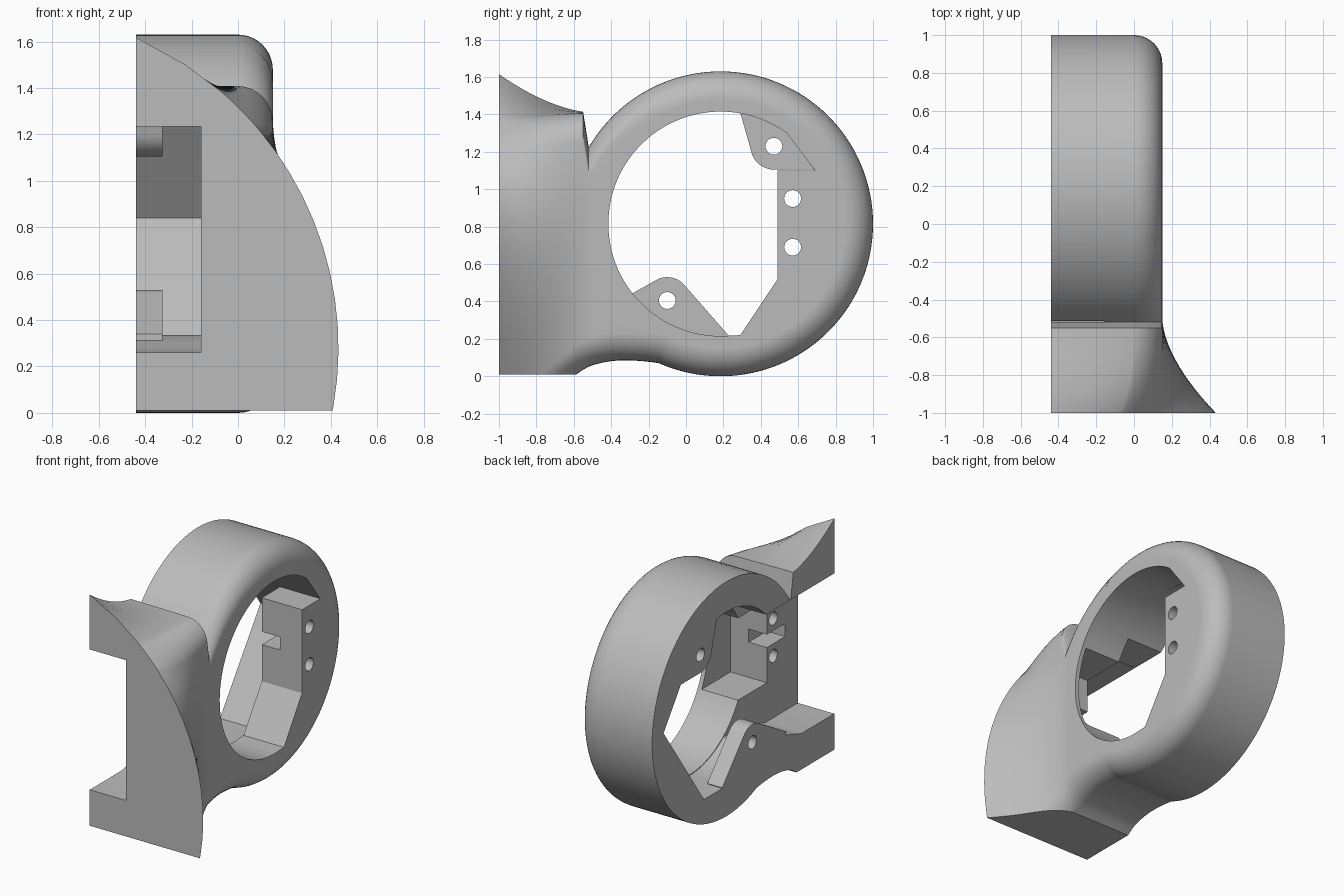
import bpy, bmesh, math
from mathutils import Vector

old = bpy.data.objects.get("Cube")
if old:
    bpy.data.objects.remove(old, do_unlink=True)

CY, CZ, R = 0.185, 0.815, 0.815      # ring axis and outer radius
BACK, WEB, FACE = -0.44, -0.16, 0.15  # main x planes
FIL = 0.15                            # outer fillet
FAR = -0.6                            # rough stock behind the flat side


def make(name, bm):
    bmesh.ops.recalc_face_normals(bm, faces=bm.faces)
    mesh = bpy.data.meshes.new(name)
    bm.to_mesh(mesh)
    bm.free()
    ob = bpy.data.objects.new(name, mesh)
    bpy.context.collection.objects.link(ob)
    return ob


def loft(loops):
    bm = bmesh.new()
    rows = [[bm.verts.new(p) for p in loop] for loop in loops]
    n = len(rows[0])
    for a, b in zip(rows, rows[1:]):
        for i in range(n):
            j = (i + 1) % n
            bm.faces.new((a[i], a[j], b[j], b[i]))
    bm.faces.new(rows[0])
    bm.faces.new(rows[-1])
    return bm


def prism(name, pts, x0, x1):
    return make(name, loft([[(x, y, z) for y, z in pts] for x in (x0, x1)]))


def arc(cy, cz, r, a0, a1, n):
    return [(cy + r * math.cos(math.radians(a0 + (a1 - a0) * i / n)),
             cz + r * math.sin(math.radians(a0 + (a1 - a0) * i / n))) for i in range(n + 1)]


def box(name, x, y, z):
    return prism(name, [(y[0], z[0]), (y[1], z[0]), (y[1], z[1]), (y[0], z[1])], *x)


def drill(name, y, z, x0, x1):
    return prism(name, arc(y, z, 0.045, 0, 345, 23), x0, x1)


def boolean(target, tool, op):
    bpy.context.view_layer.objects.active = target
    mod = target.modifiers.new("join", "BOOLEAN")
    mod.operation, mod.solver, mod.object = op, "EXACT", tool
    bpy.ops.object.modifier_apply(modifier=mod.name)
    bpy.data.objects.remove(tool, do_unlink=True)


# Round housing: disc with a filleted outer edge
SEG = 128
rim = [(FAR, R)] + [(FACE - FIL + FIL * math.sin(t), R - FIL + FIL * math.cos(t))
                    for t in [math.pi / 2 * k / 10 for k in range(11)]]
bracket = make("ring_bracket", loft([
    [(x, CY + r * math.cos(2 * math.pi * i / SEG), CZ + r * math.sin(2 * math.pi * i / SEG))
     for i in range(SEG)] for x, r in rim]))


# Neck: rounded box section that flares into a curved front flange
def neck_section(y):
    half = math.sqrt(R * R - (y - CY) ** 2) if abs(y - CY) < R else 0
    top = 1.41
    if y > -0.55:
        top = min(1.41 + 1.05 * (y + 0.55) ** 2, CZ + half)
    bottom = 0.085 - (0.9 if y < -0.33 else 0.45) * (y + 0.33) ** 2
    low = arc(FACE - FIL, bottom + FIL, FIL, -90, 0, 8)
    high = arc(FACE - FIL, top - FIL, FIL, 0, 90, 8)
    z0, z1 = low[-1][1], high[0][1]
    side = [(FACE, z0 + (z1 - z0) * k / 12) for k in range(1, 12)]
    curve = low + side + high + [(-0.2, top), (BACK, top)]
    neck = [(FAR, bottom), (BACK, bottom), (-0.2, bottom)] + curve + [(FAR, top)]

    # matching points on the flange arc, spaced by length
    dist = [0]
    for p, q in zip(curve, curve[1:]):
        dist.append(dist[-1] + math.dist(p, q))
    a0, a1, rad = -0.408, 1.154, 1.46
    front = [(FAR, -0.3), (BACK, -0.3), (-0.2, -0.3)]
    for d in dist:
        a = a0 + (a1 - a0) * d / dist[-1]
        front.append((-1.027 + rad * math.cos(a), 0.28 + rad * math.sin(a)))
    front.append((FAR, front[-1][1]))
    w = max(0, (-0.5 - y) / 0.5) ** 1.7
    return [(p[0] + (q[0] - p[0]) * w, y, p[1] + (q[1] - p[1]) * w) for p, q in zip(neck, front)]


bm = loft([neck_section(-1 + 0.9 * k / 30) for k in range(31)])
cut = bmesh.ops.bisect_plane(bm, geom=bm.verts[:] + bm.edges[:] + bm.faces[:],
                             plane_co=Vector((0, 0, 0.01)), plane_no=Vector((0, 0, -1)),
                             clear_outer=True)
bmesh.ops.holes_fill(bm, edges=[e for e in bm.edges if e.is_boundary], sides=0)
boolean(bracket, make("neck", bm), "UNION")

# Flat mating side
boolean(bracket, box("side_trim", (-1, BACK), (-2, 2), (-1, 3)), "DIFFERENCE")

# Rear cavity, open at the front, with two screw tabs left standing in it
floor = [(-1.2, 0.26), (-0.64, 0.26), (-0.56, 0.285), (-0.48, 0.31), (-0.4, 0.327), (-0.32, 0.335)]
rc = 0.605
lo = 180 + math.degrees(math.asin((CZ - 0.335) / rc))
hi = 180 - math.degrees(math.asin((1.235 - CZ) / rc))
cavity = prism("cavity", floor + arc(CY, CZ, rc, lo, 270, 16)
               + [(0.43, 0.21), (0.875, 0.84)]
               + arc(CY, CZ, rc, 53.8, hi, 32) + [(-1.2, 1.235)], -0.8, WEB)
lower_tab = [(-0.47, 0.1), (-0.47, 0.34)] + arc(-0.1, 0.41, 0.12, 120, 40, 10) + [(0.23, 0.215), (0.2, 0.1)]
upper_tab = [(0.27, 1.6), (0.29, 1.41)] + arc(0.47, 1.23, 0.125, 190, 270, 10) + [(0.95, 1.105), (0.95, 1.6)]
for pts in (lower_tab, upper_tab):
    boolean(cavity, prism("tab", pts, -0.9, -0.325), "DIFFERENCE")
boolean(bracket, cavity, "DIFFERENCE")

# Main opening with the mounting block on its rear side
opening = arc(CY, CZ, 0.6, 53.8, 274, 72) + [(0.29, 0.22), (0.49, 0.52), (0.49, 1.1), (0.69, 1.1)]
boolean(bracket, prism("opening", opening, -0.2, 0.7), "DIFFERENCE")

# Pocket behind the outer skin, cable slots and screw holes
cutters = [box("pocket", (-0.2, 0.12), (-0.66, 0), (0.53, 1.1)),
           box("front_slot", (-0.2, -0.02), (-0.86, -0.5), (0.775, 0.865)),
           box("rear_slot", (-0.2, -0.02), (0.3, 0.69), (0.775, 0.865)),
           drill("tab_hole", 0.47, 1.23, -0.7, -0.25),
           drill("tab_hole", -0.1, 0.405, -0.7, -0.25)]
for z in (0.69, 0.95):
    cutters += [drill("rear_hole", 0.57, z, -0.25, 0.4), drill("front_hole", -0.73, z, -0.25, 0.06)]
for c in cutters:
    boolean(bracket, c, "DIFFERENCE")

# Single grey finish
grey = bpy.data.materials.new("plain grey")
grey.use_nodes = True
colour = (0.5, 0.5, 0.5, 1)
grey.diffuse_color = colour
grey.node_tree.nodes["Principled BSDF"].inputs["Base Color"].default_value = colour
bracket.data.materials.clear()
bracket.data.materials.append(grey)
for p in bracket.data.polygons:
    p.material_index = 0

bpy.ops.object.select_all(action="DESELECT")
bracket.select_set(True)
bpy.context.view_layer.objects.active = bracket
bpy.ops.object.shade_smooth_by_angle(angle=math.radians(30))
weighted = bracket.modifiers.new("weighted_normals", "WEIGHTED_NORMAL")
weighted.keep_sharp = True
